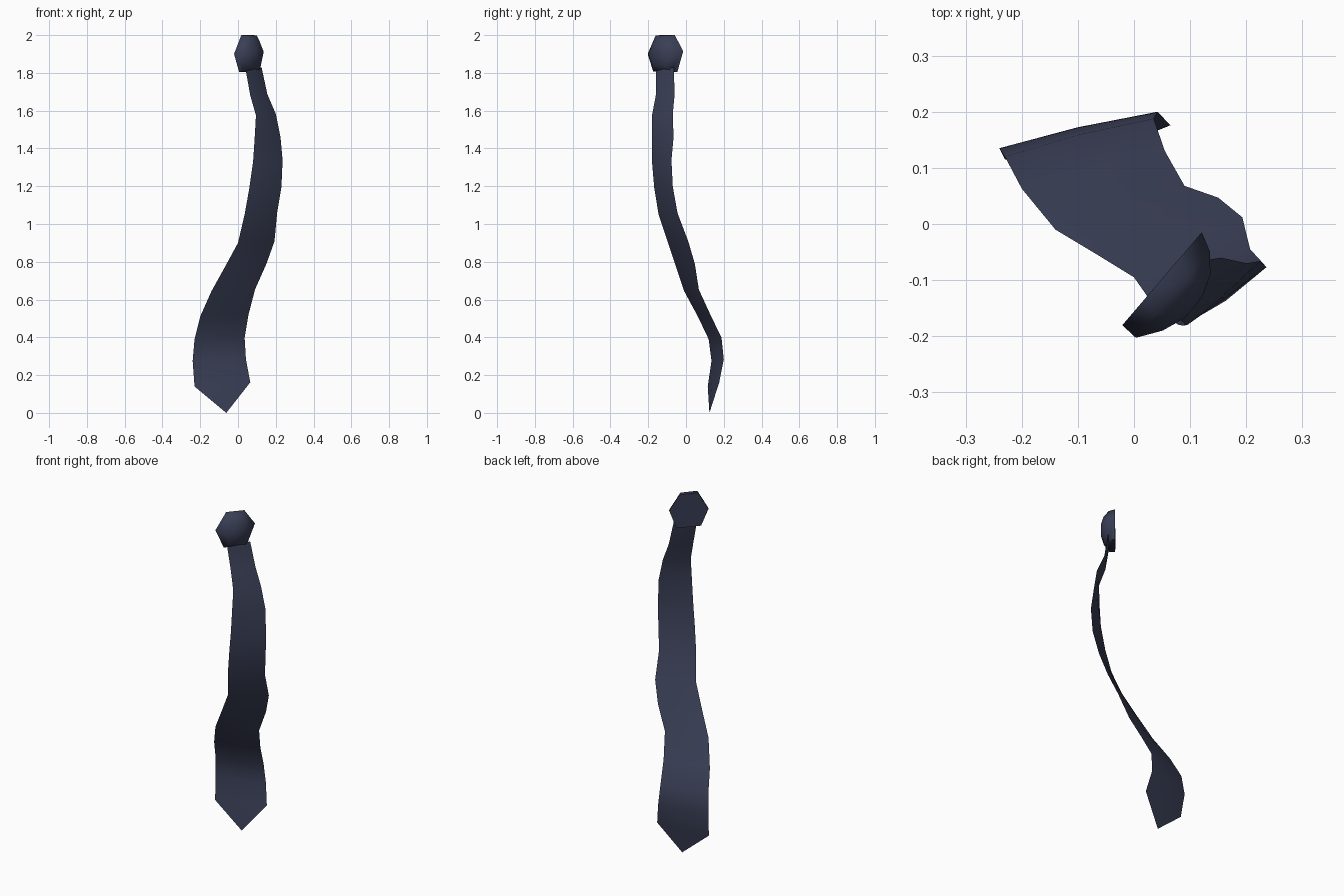
import bpy, bmesh
from mathutils import Vector

if "Cube" in bpy.data.objects:
    bpy.data.objects.remove(bpy.data.objects["Cube"])

navy = bpy.data.materials.new("dark_navy")
navy.diffuse_color = (0.042, 0.049, 0.092, 1)
navy.use_nodes = True
navy.node_tree.nodes["Principled BSDF"].inputs["Base Color"].default_value = navy.diffuse_color


def finish(name, bm, angle):
    bmesh.ops.recalc_face_normals(bm, faces=bm.faces)
    me = bpy.data.meshes.new(name)
    bm.to_mesh(me)
    bm.free()
    me.materials.append(navy)
    ob = bpy.data.objects.new(name, me)
    bpy.context.collection.objects.link(ob)
    bpy.ops.object.select_all(action='DESELECT')
    ob.select_set(True)
    bpy.context.view_layer.objects.active = ob
    bpy.ops.object.shade_smooth_by_angle(angle=angle)


def skin(bm, rings):
    """Bridge closed rings of equal length."""
    n = len(rings[0])
    for a, b in zip(rings, rings[1:]):
        for i in range(n):
            j = (i + 1) % n
            bm.faces.new((a[i], a[j], b[j], b[i]))


# Blade: z, left edge x y, right edge x y (twists as it hangs)
rows = [
    (1.82, 0.040, -0.160, 0.125, -0.065),
    (1.68, 0.065, -0.160, 0.155, -0.060),
    (1.575, 0.095, -0.180, 0.200, -0.070),
    (1.45, 0.088, -0.181, 0.225, -0.066),
    (1.33, 0.080, -0.180, 0.236, -0.077),
    (1.19, 0.060, -0.168, 0.230, -0.070),
    (1.05, 0.035, -0.145, 0.207, -0.045),
    (0.90, 0.000, -0.095, 0.193, 0.012),
    (0.78, -0.065, -0.055, 0.150, 0.047),
    (0.645, -0.140, -0.010, 0.090, 0.068),
    (0.51, -0.200, 0.063, 0.055, 0.130),
    (0.39, -0.230, 0.120, 0.035, 0.188),
    (0.275, -0.240, 0.135, 0.042, 0.200),
    (0.14, -0.230, 0.115, 0.065, 0.176),
]
bm = bmesh.new()
rings = []
for z, xl, yl, xr, yr in rows:
    dz = 0.022 if z < 0.2 else 0.008
    l, r = Vector((xl, yl, z)), Vector((xr, yr, z + dz))
    mid = (l + r) / 2
    front = Vector((yr - yl, xl - xr, 0)).normalized()
    ring = (l, mid + front * 0.010, r, mid - front * 0.005)
    rings.append([bm.verts.new(p) for p in ring])
skin(bm, rings)
bm.faces.new(rings[0])
# Pointed tip
tip = bm.verts.new((-0.062, 0.124, 0.0))
for i in range(4):
    bm.faces.new((rings[-1][i], rings[-1][(i + 1) % 4], tip))
finish("tie_blade", bm, 1.0)

# Knot: flat hexagonal back with a rounded front
u, n = Vector((0.65, 0.76, 0)), Vector((0.76, -0.65, 0))
centre = Vector((0.05, -0.0975, 1.905))
hexagon = [(-0.109, -0.005), (-0.05, 0.095), (0.05, 0.095),
           (0.109, 0.01), (0.068, -0.1), (-0.068, -0.1)]
bm = bmesh.new()
rings = []
# depth, width scale, height scale, sideways shift
for d, su, sz, sh in [(0, 1, 1, 0), (0.033, 0.93, 0.97, -0.009),
                      (0.061, 0.6, 0.68, -0.004), (0.076, 0.22, 0.28, -0.004)]:
    rings.append([bm.verts.new(centre + n * d + u * (a * su + sh)
                               + Vector((0, 0, b * sz))) for a, b in hexagon])
skin(bm, rings)
bm.faces.new(rings[0])
bm.faces.new(rings[-1])
finish("tie_knot", bm, 1.1)
